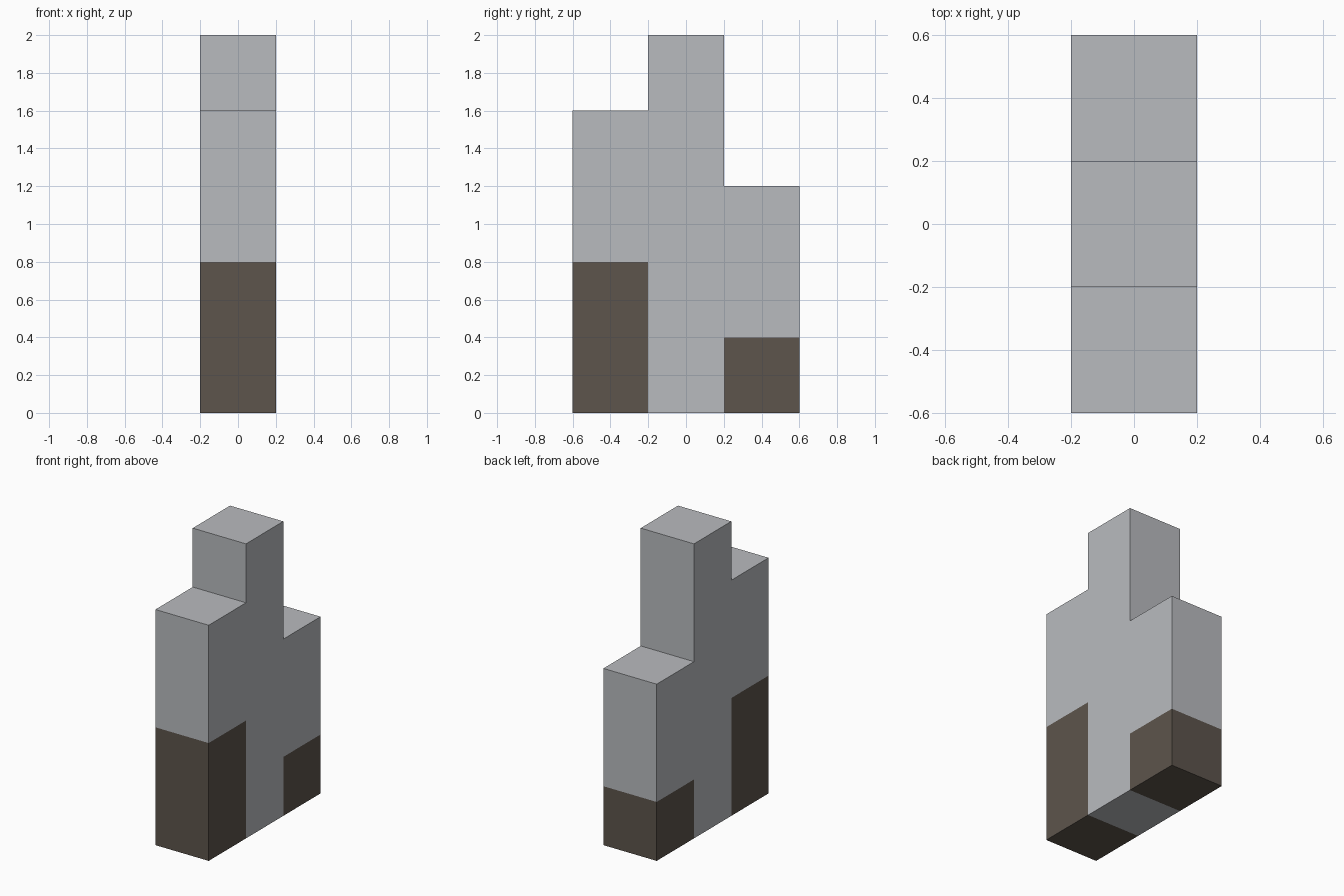
import bpy
import bmesh

cube = bpy.data.objects.get("Cube")
if cube:
    bpy.data.objects.remove(cube, do_unlink=True)

HALF_WIDTH = 0.2


def make_material(name, rgb):
    mat = bpy.data.materials.new(name)
    mat.use_nodes = True
    color = (*rgb, 1.0)
    mat.diffuse_color = color
    bsdf = next(n for n in mat.node_tree.nodes if n.type == 'BSDF_PRINCIPLED')
    bsdf.inputs["Base Color"].default_value = color
    return mat


def extrude_profile(name, profile, mat):
    """Solid made by sweeping a side profile of (y, z) points across the width."""
    bm = bmesh.new()
    face = bm.faces.new([bm.verts.new((-HALF_WIDTH, y, z)) for y, z in profile])
    swept = bmesh.ops.extrude_face_region(bm, geom=[face])
    verts = [g for g in swept["geom"] if isinstance(g, bmesh.types.BMVert)]
    bmesh.ops.translate(bm, vec=(2 * HALF_WIDTH, 0, 0), verts=verts)
    bmesh.ops.recalc_face_normals(bm, faces=bm.faces)
    mesh = bpy.data.meshes.new(name)
    bm.to_mesh(mesh)
    bm.free()
    mesh.materials.append(mat)
    obj = bpy.data.objects.new(name, mesh)
    bpy.context.collection.objects.link(obj)
    return obj


def block(y0, y1, z0, z1):
    return [(y0, z0), (y1, z0), (y1, z1), (y0, z1)]


grey = make_material("light_grey", (0.485, 0.497, 0.521))
brown = make_material("dark_brown", (0.109, 0.089, 0.072))

# Stepped grey body: tall centre column with a raised block on each side
extrude_profile("stepped_body", [
    (-0.2, 0.0), (0.2, 0.0), (0.2, 0.4), (0.6, 0.4), (0.6, 1.2), (0.2, 1.2),
    (0.2, 2.0), (-0.2, 2.0), (-0.2, 1.6), (-0.6, 1.6), (-0.6, 0.8), (-0.2, 0.8),
], grey)

# Brown bases under the two outer blocks
extrude_profile("front_base", block(-0.6, -0.2, 0.0, 0.8), brown)
extrude_profile("back_base", block(0.2, 0.6, 0.0, 0.4), brown)
